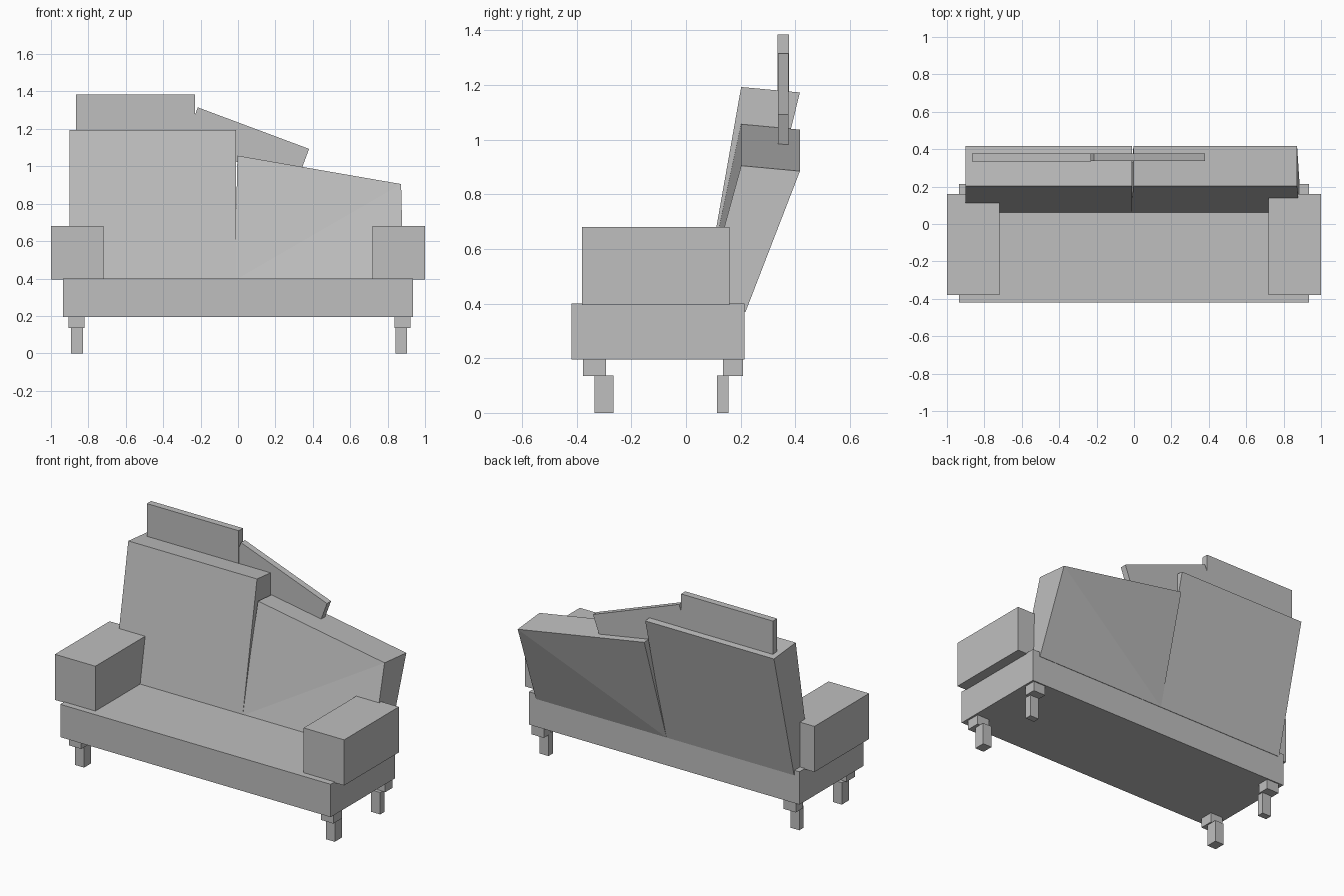
import bpy, bmesh
from mathutils import Vector

cube = bpy.data.objects.get("Cube")
if cube:
    bpy.data.objects.remove(cube)

GREY = (0.52, 0.52, 0.52, 1)
grey = bpy.data.materials.new("plain grey")
grey.use_nodes = True
grey.diffuse_color = GREY
grey.node_tree.nodes["Principled BSDF"].inputs["Base Color"].default_value = GREY


def loft(name, first, second, crease=False):
    """Solid between two four-point outlines; crease folds both along points 2 and 0."""
    bm = bmesh.new()
    a = [bm.verts.new(p) for p in first]
    b = [bm.verts.new(p) for p in second]
    bm.faces.new(a)
    bm.faces.new(b[::-1])
    for i in range(4):
        j = (i + 1) % 4
        bm.faces.new((a[j], a[i], b[i], b[j]))
    if crease:
        for ring in (a, b):
            bmesh.ops.connect_verts(bm, verts=[ring[0], ring[2]])
    bmesh.ops.recalc_face_normals(bm, faces=bm.faces)
    mesh = bpy.data.meshes.new(name)
    bm.to_mesh(mesh)
    bm.free()
    mesh.materials.append(grey)
    obj = bpy.data.objects.new(name, mesh)
    bpy.context.collection.objects.link(obj)
    return obj


def plate(name, outline, y0, y1):
    return loft(name, [(x, y0, z) for x, z in outline], [(x, y1, z) for x, z in outline])


def box(name, x0, x1, y0, y1, z0, z1):
    return plate(name, [(x0, z0), (x1, z0), (x1, z1), (x0, z1)], y0, y1)


# Seat and arms
box("seat", -0.935, 0.935, -0.42, 0.215, 0.195, 0.40)
box("right_arm", -1.0, -0.72, -0.38, 0.16, 0.395, 0.68)
box("left_arm", 0.72, 1.0, -0.38, 0.16, 0.395, 0.68)

# Stepped legs
for side, block_x, foot_x in (("right", -0.905, -0.892), ("left", 0.838, 0.842)):
    for end, block_y, foot_y, depth in (("front", -0.377, -0.335, 0.07),
                                        ("back", 0.135, 0.113, 0.042)):
        box(f"{end}_{side}_leg_block", block_x, block_x + 0.085,
            block_y, block_y + 0.085 if end == "front" else 0.208, 0.135, 0.2)
        box(f"{end}_{side}_leg", foot_x, foot_x + 0.062,
            foot_y, foot_y + depth, 0, 0.137)


# Leaning backrest halves, each wider at the top than at the bottom
def backrest(name, inner_low, inner_top, outer_top, outer_low, crease=False):
    def outline(y_low, z_low, y_top, drop):
        return [(inner_low, y_low, z_low),
                (inner_top[0], y_top, inner_top[1] - drop),
                (outer_top[0], y_top, outer_top[1] - drop),
                (outer_low, y_low, z_low)]
    return loft(name, outline(0.06, 0.39, 0.202, 0),
                outline(0.218, 0.37, 0.417, 0.02), crease)


backrest("right_backrest", -0.01, (-0.01, 1.193), (-0.9, 1.193), -0.9)
backrest("left_backrest", -0.018, (-0.003, 1.057), (0.872, 0.905), 0.885, True)

# Top rail: a level board and a sloping board
box("level_rail", -0.865, -0.23, 0.335, 0.377, 1.13, 1.385)
start, stop = Vector((-0.215, 1.315)), Vector((0.38, 1.093))
along = (stop - start).normalized()
down = Vector((along.y, -along.x)) * 0.2
plate("sloping_rail", [start, stop, stop + down, start + down], 0.336, 0.376)
